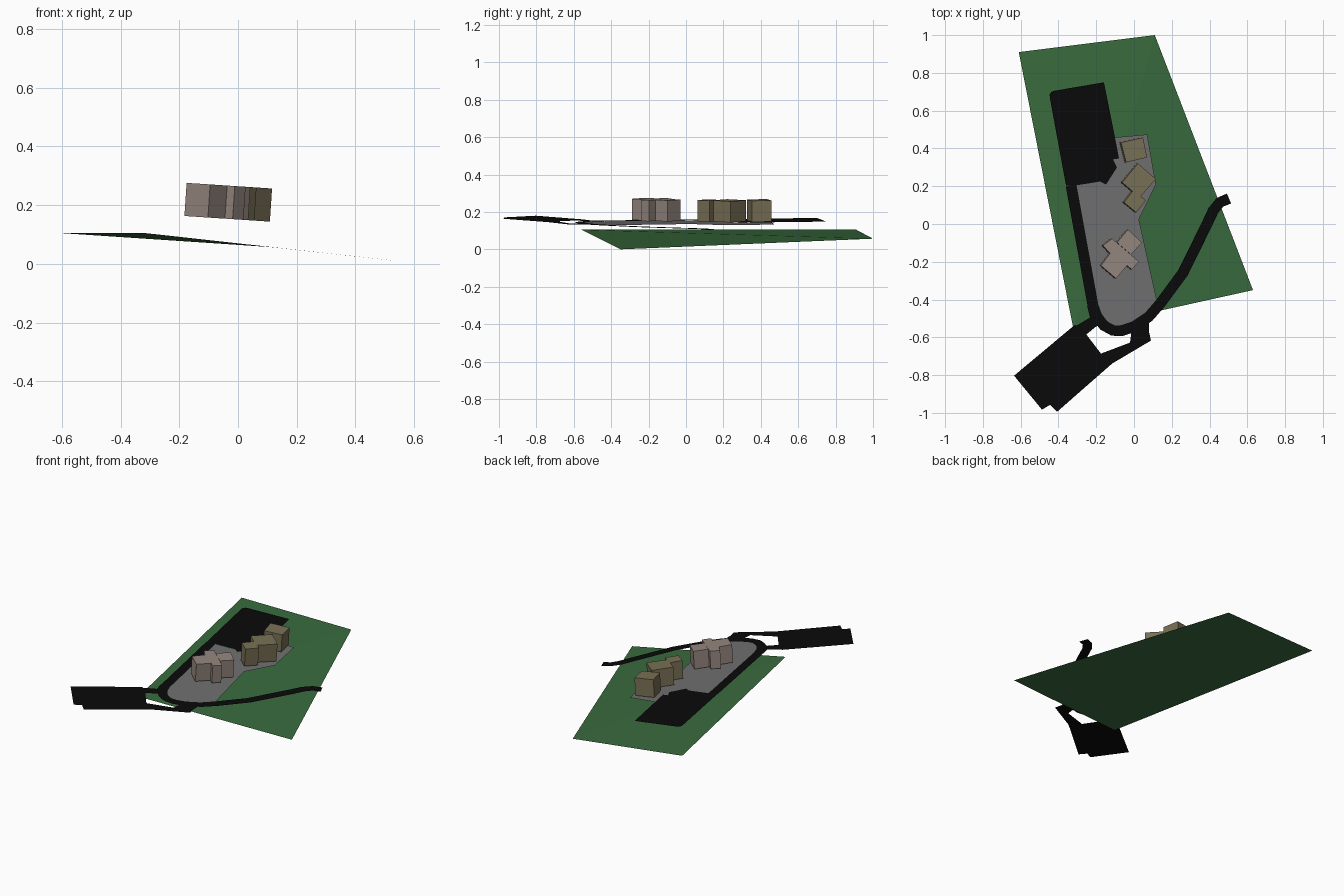
import bpy, bmesh
from mathutils import Vector

if "Cube" in bpy.data.objects:
    bpy.data.objects.remove(bpy.data.objects["Cube"])

NORMAL = Vector((0.066, 0, 1)).normalized()


def ground_z(x):
    return 0.137 - 0.066 * x


def material(name, rgb):
    m = bpy.data.materials.new(name)
    m.diffuse_color = (*rgb, 1)
    m.use_nodes = True
    m.node_tree.nodes["Principled BSDF"].inputs["Base Color"].default_value = m.diffuse_color
    return m


GRASS = material("grass", (0.042, 0.147, 0.048))
ASPHALT = material("asphalt", (0.003, 0.003, 0.003))
PAVING = material("paving", (0.16, 0.16, 0.16))
PINK = material("pink_wall", (0.30, 0.24, 0.21))
OLIVE = material("olive_wall", (0.19, 0.16, 0.09))


def finish(name, bm, mat):
    mesh = bpy.data.meshes.new(name)
    bm.to_mesh(mesh)
    bm.free()
    mesh.materials.append(mat)
    bpy.context.collection.objects.link(bpy.data.objects.new(name, mesh))


def patch(name, outline, mat, lift=0.001):
    """Flat outline laid on the tilted site plane."""
    bm = bmesh.new()
    f = bm.faces.new([bm.verts.new((x, y, ground_z(x) + lift)) for x, y in outline])
    f.normal_update()
    if f.normal.z < 0:
        f.normal_flip()
    finish(name, bm, mat)


def ribbon(name, path, width, mat):
    """Strip of constant width along a path on the site plane."""
    pts = [Vector(p) for p in path]
    left, right = [], []
    for i, p in enumerate(pts):
        d = (pts[min(i + 1, len(pts) - 1)] - pts[max(i - 1, 0)]).normalized()
        side = Vector((-d.y, d.x)) * width / 2
        left.append(p + side)
        right.append(p - side)
    patch(name, left + right[::-1], mat)


def building(name, roof, mat, height=0.113, gap=0.014):
    """Roof outline extruded down along the site normal."""
    bm = bmesh.new()
    top = gap + height
    f = bm.faces.new([bm.verts.new((x, y, ground_z(x) + top)) for x, y in roof])
    ext = bmesh.ops.extrude_face_region(bm, geom=[f], use_keep_orig=True)
    verts = [v for v in ext["geom"] if isinstance(v, bmesh.types.BMVert)]
    bmesh.ops.translate(bm, verts=verts, vec=-NORMAL * height)
    bmesh.ops.recalc_face_normals(bm, faces=bm.faces)
    finish(name, bm, mat)


# Folded lawn: two triangles
bm = bmesh.new()
a, b, c, d = [bm.verts.new(p) for p in (
    (-0.61, 0.91, 0.105), (0.11, 1.0, 0.057), (0.63, -0.35, 0.0), (-0.32, -0.56, 0.105))]
bm.faces.new((a, d, b))
bm.faces.new((b, d, c))
finish("lawn", bm, GRASS)

# Paved area around the buildings
notch = [(-0.308, 0.204), (-0.18, 0.225), (-0.148, 0.209), (-0.09, 0.30),
         (-0.111, 0.342), (-0.079, 0.347)]
patch("paved_area", [
    (-0.106, 0.458), (0.07, 0.474), (0.116, 0.209), (0.026, 0.024), (0.12, -0.40),
    (0.10, -0.44), (0.06, -0.49), (-0.01, -0.53), (-0.08, -0.545), (-0.14, -0.53),
    (-0.185, -0.475), (-0.205, -0.42)] + notch, PAVING, 0)

# Car parks
patch("north_car_park", [
    (-0.36, 0.204), (-0.444, 0.66), (-0.447, 0.685), (-0.437, 0.70), (-0.418, 0.706),
    (-0.159, 0.75)] + notch[::-1], ASPHALT)
patch("south_car_park", [
    (-0.635, -0.803), (-0.312, -0.533), (-0.254, -0.583), (-0.175, -0.686),
    (-0.116, -0.739), (-0.407, -0.994), (-0.444, -0.957), (-0.487, -0.983)], ASPHALT)

# Roads
ribbon("loop_road", [
    (-0.333, 0.204), (-0.217, -0.432), (-0.196, -0.49), (-0.159, -0.538),
    (-0.111, -0.564), (-0.063, -0.564), (0.0, -0.543), (0.079, -0.49),
    (0.143, -0.416), (0.26, -0.257), (0.385, -0.003), (0.42, 0.072),
    (0.455, 0.115), (0.503, 0.135)], 0.057, ASPHALT)
patch("west_junction", [
    (-0.249, -0.432), (-0.233, -0.495), (-0.312, -0.543), (-0.254, -0.586),
    (-0.201, -0.543), (-0.16, -0.53)], ASPHALT)
patch("east_link_road", [
    (-0.011, -0.548), (0.079, -0.506), (0.079, -0.57), (0.09, -0.617),
    (-0.116, -0.739), (-0.175, -0.686), (-0.021, -0.628)], ASPHALT)

# Buildings
building("olive_house_north", [
    (-0.069, 0.432), (0.048, 0.458), (0.069, 0.352), (-0.042, 0.326)], OLIVE)
building("olive_house_middle", [
    (0.021, 0.321), (0.116, 0.238), (0.03, 0.14), (-0.063, 0.22)], OLIVE)
building("olive_house_south", [
    (-0.005, 0.178), (0.063, 0.125), (0.011, 0.061), (-0.053, 0.114)], OLIVE)
building("pink_house_north", [
    (-0.032, -0.029), (0.042, -0.098), (-0.016, -0.162), (-0.09, -0.098)], PINK)
building("pink_house_south", [
    (-0.164, -0.114), (-0.116, -0.077), (0.026, -0.199), (-0.011, -0.241),
    (-0.037, -0.22), (-0.095, -0.289), (-0.175, -0.22), (-0.127, -0.156)], PINK)
